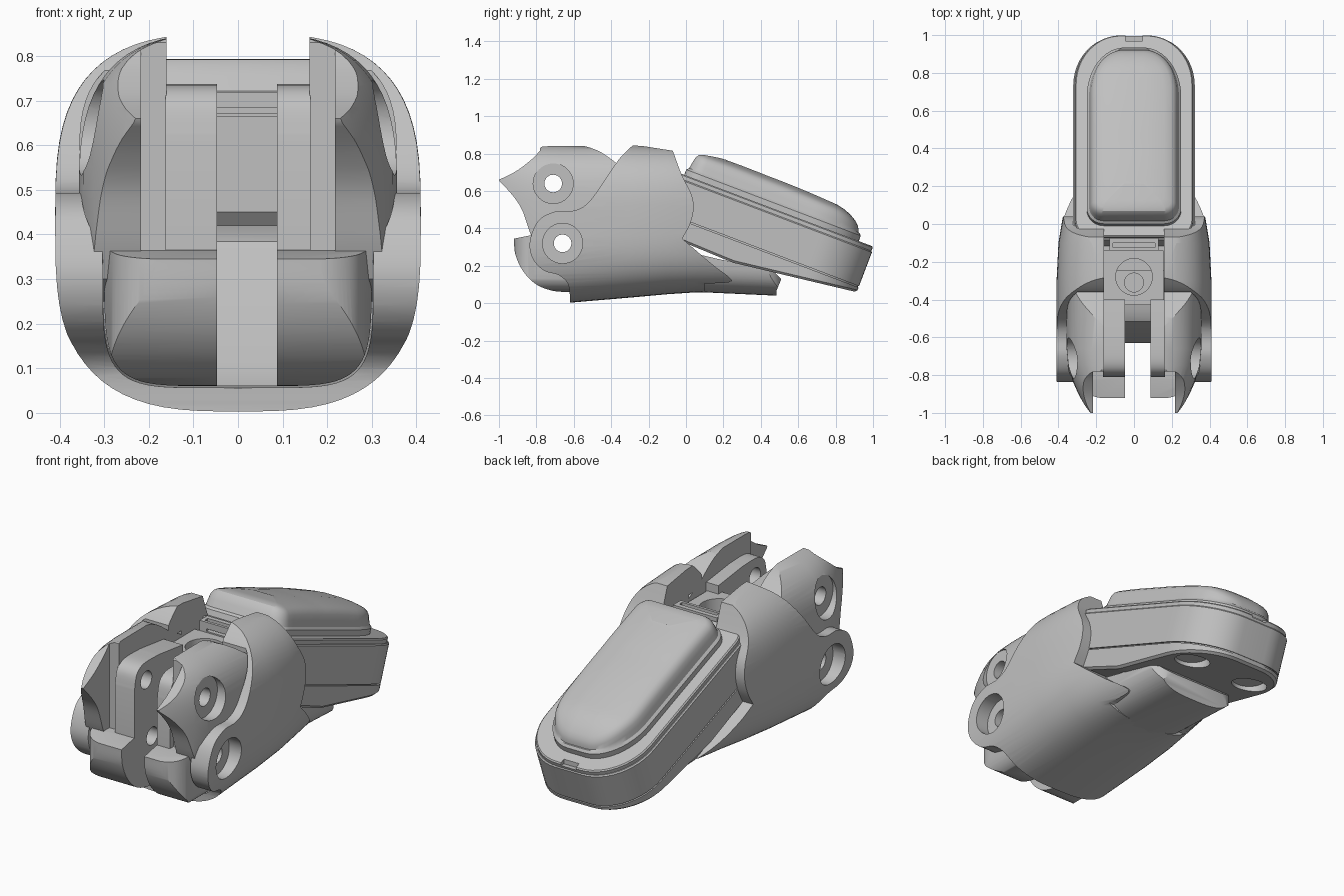
import bpy, bmesh, math

if "Cube" in bpy.data.objects:
    bpy.data.objects.remove(bpy.data.objects["Cube"], do_unlink=True)

grey = bpy.data.materials.new("plain grey")
grey.use_nodes = True
grey.diffuse_color = (0.53, 0.53, 0.53, 1)
grey.node_tree.nodes["Principled BSDF"].inputs["Base Color"].default_value = (0.53, 0.53, 0.53, 1)


def make(name, verts, faces):
    bm = bmesh.new()
    vs = [bm.verts.new(v) for v in verts]
    for f in faces:
        bm.faces.new([vs[i] for i in f])
    bmesh.ops.recalc_face_normals(bm, faces=bm.faces)
    me = bpy.data.meshes.new(name)
    bm.to_mesh(me)
    bm.free()
    ob = bpy.data.objects.new(name, me)
    bpy.context.scene.collection.objects.link(ob)
    me.materials.append(grey)
    return ob


def ring_faces(rings, n):
    return [(r * n + i, r * n + (i + 1) % n, (r + 1) * n + (i + 1) % n, (r + 1) * n + i)
            for r in range(rings - 1) for i in range(n)]


def loft(name, rings):
    n = len(rings[0])
    last = (len(rings) - 1) * n
    faces = ring_faces(len(rings), n) + [list(range(n)), list(range(last, last + n))]
    return make(name, [v for r in rings for v in r], faces)


def prism(name, pts, axis, lo, hi):
    def place(p, t):
        return {"x": (t, p[0], p[1]), "y": (p[0], t, p[1]), "z": (p[0], p[1], t)}[axis]
    return loft(name, [[place(p, t) for p in pts] for t in (lo, hi)])


def box(name, x, y, z):
    return prism(name, [(x[0], y[0]), (x[1], y[0]), (x[1], y[1]), (x[0], y[1])], "z", *z)


def circle(a, b, r):
    return [(a + r * math.cos(t * math.pi / 20), b + r * math.sin(t * math.pi / 20)) for t in range(40)]


def spline(pts, n=6):
    """Smooth open curve through the points."""
    p = [pts[0]] + list(pts) + [pts[-1]]
    out = []
    for a, b, c, d in zip(p, p[1:], p[2:], p[3:]):
        for k in range(n):
            t = k / n
            out.append(tuple(0.5 * (2 * b[i] + (c[i] - a[i]) * t + (2 * a[i] - 5 * b[i] + 4 * c[i] - d[i]) * t * t
                             + (3 * b[i] - a[i] - 3 * c[i] + d[i]) * t ** 3) for i in (0, 1)))
    return out + [pts[-1]]


def tube(name, stations, power=3.0, n=72):
    """Rounded-square section lofted along y; stations are (y, half width, bottom, top)."""
    rings = []
    for y, w, zb, zt in stations:
        ring = []
        for k in range(n):
            c, s = math.cos(2 * math.pi * k / n), math.sin(2 * math.pi * k / n)
            ring.append((w * math.copysign(abs(c) ** (2 / power), c), y,
                         (zb + zt) / 2 + (zt - zb) / 2 * math.copysign(abs(s) ** (2 / power), s)))
        rings.append(ring)
    return loft(name, rings)


def boolean(ob, cutter, op="DIFFERENCE"):
    m = ob.modifiers.new("cut", "BOOLEAN")
    m.operation, m.object, m.solver = op, cutter, "EXACT"
    bpy.context.view_layer.objects.active = ob
    bpy.ops.object.modifier_apply(modifier=m.name)
    bpy.data.objects.remove(cutter, do_unlink=True)


def trim_plan(ob, half):
    """Keep what lies inside a plan given by its +x half."""
    boolean(ob, prism("plan", half + [(-x, y) for x, y in reversed(half)], "z", -0.2, 1.2), "INTERSECT")


def outline(w, l0, l1, rf, rx, ry):
    half = []
    for k in range(9):
        a = math.pi / 2 * (k / 8 - 1)
        half.append((w - rf + rf * math.cos(a), l0 + rf + rf * math.sin(a)))
    half += [(w, l0 + rf + (l1 - ry - l0 - rf) * k / 16) for k in range(1, 16)]
    for k in range(13):
        a = math.pi / 2 * k / 12
        half.append((w - rx + rx * math.cos(a), l1 - ry + ry * math.sin(a)))
    return half + [(-x, l) for x, l in reversed(half)]


COS, SIN = 0.935, 0.355


def slab(name, w, l0, l1, rings, rf=0.09, rx=0.24, ry=0.28):
    """Stadium plan on the sloping foot plane; rings are (inset, height function)."""
    verts = []
    for o, h in rings:
        plan = outline(w - o, l0 + o, l1 - o, max(rf - o, 0.02), max(rx - o, 0.02), max(ry - o, 0.03))
        for x, l in plan:
            n = h(x, l)
            verts.append((x, l * COS + n * SIN, 0.683 - l * SIN + n * COS))
    c = len(plan)
    faces = ring_faces(len(rings), c)
    for base in (0, (len(rings) - 1) * c):
        faces += [(base + i, base + i + 1, base + c - 2 - i, base + c - 1 - i) for i in range(c // 2 - 1)]
    return make(name, verts, faces)


def level(v):
    return lambda x, l: v


# Sloping toe section: core, side band, base plate and cushion
def base_height(x, l):
    return -0.335 - 0.03 * max(0, l) if l < 0.4 else -0.347 + 0.13 * (l - 0.4)


core = slab("toe_core", 0.312, -0.07, 1.07, [(0, level(-0.236)), (0, level(-0.006)), (0.006, level(0))])
band = slab("toe_band", 0.322, -0.08, 1.075, [(0, level(-0.225)), (0, level(-0.032)), (0.006, level(-0.026))])
base = slab("toe_base", 0.322, -0.08, 1.075,
            [(0.012, base_height), (0, lambda x, l: base_height(x, l) + 0.012), (0, level(-0.232))])
for x in (-0.19, 0.19):
    boolean(base, prism("hole", circle(x, 0.69, 0.09), "z", 0, 0.155))
for ob in (core, band):
    boolean(ob, box("notch", (-0.045, 0.045), (0.97, 1.1), (0.29, 0.5)))


def cushion_height(f):
    return lambda x, l: f * (0.156 - 0.1 * (l - 0.45) ** 2 - 2 * max(0, l - 0.8) ** 2
                             + 0.014 * max(0, 1 - l / 0.4) - 0.6 * x * x)


slab("toe_cushion", 0.25, -0.01, 0.988,
     [(0, level(-0.01)), (0, level(0.03)), (0.012, level(0.042)), (0.018, cushion_height(0.6)),
      (0.024, cushion_height(0.8)), (0.036, cushion_height(0.93)), (0.055, cushion_height(0.99)),
      (0.09, cushion_height(1)), (0.13, cushion_height(1)), (0.18, cushion_height(1))], 0.09, 0.2, 0.28)

# Ankle sleeve
sleeve = tube("ankle_sleeve", [(-0.95, 0.41, -0.025, 0.852), (-0.3, 0.41, 0.03, 0.852), (-0.1, 0.4, 0.048, 0.845),
                               (0.05, 0.375, 0.058, 0.83), (0.3, 0.315, 0.06, 0.8)])
side = [(-0.62, -0.1)]
side += spline([(-0.62, 0.02), (-0.63, 0.1), (-0.68, 0.15), (-0.76, 0.175), (-0.82, 0.24), (-0.835, 0.33),
                (-0.79, 0.44), (-0.7, 0.49), (-0.6, 0.495), (-0.52, 0.54), (-0.42, 0.68), (-0.35, 0.78), (-0.28, 0.848)])
side += [(-0.27, 0.9), (-0.26, 0.845), (-0.07, 0.815)]
side += spline([(-0.065, 0.8), (-0.02, 0.68), (0.03, 0.58), (0.04, 0.5), (0.02, 0.42), (-0.02, 0.345)])
side += spline([(0.05, 0.285), (0.15, 0.2), (0.235, 0.135), (0.23, 0.112), (0.1, 0.105)]) + [(0.1, -0.1)]
boolean(sleeve, prism("side", side, "x", -0.6, 0.6), "INTERSECT")
boolean(sleeve, tube("lower_cavity", [(-1.1, 0.304, 0.045, 0.7), (-0.25, 0.302, 0.065, 0.7)], 5.5))
boolean(sleeve, tube("upper_cavity", [(-1.1, 0.355, 0.3, 0.838), (-0.36, 0.355, 0.3, 0.838)]))
boolean(sleeve, box("slot", (-0.16, 0.16), (-1, 0.3), (0.6, 1)))

# Sole under the heel of the sleeve
sole = tube("sole", [(-0.2, 0.26, 0.06, 0.5), (0.1, 0.262, 0.058, 0.5), (0.6, 0.265, 0.035, 0.5)], 3.2)
boolean(sole, prism("side", [(-0.3, 0), (0.48, 0), (0.485, 0.07), (0.51, 0.13), (0.45, 0.19),
                             (0.2, 0.23), (-0.1, 0.3), (-0.3, 0.3)], "x", -0.4, 0.4), "INTERSECT")
trim_plan(sole, [(0.3, -0.3)] + spline([(0.3, 0.2), (0.275, 0.38), (0.245, 0.46), (0.18, 0.505), (0.05, 0.515)]))

# Pair of front claws
claws = tube("front_claws", [(-1.0, 0.24, 0.1, 0.848), (-0.96, 0.265, 0.1, 0.848), (-0.9, 0.295, 0.1, 0.848),
                             (-0.83, 0.325, 0.1, 0.85), (-0.75, 0.348, 0.1, 0.852), (-0.66, 0.357, 0.1, 0.852),
                             (-0.2, 0.357, 0.1, 0.852)])
side = spline([(-1.0, 0.66), (-0.91, 0.705), (-0.83, 0.765), (-0.785, 0.81)])
side += spline([(-0.78, 0.83), (-0.74, 0.846), (-0.6, 0.85), (-0.47, 0.815), (-0.36, 0.74)])
side += [(-0.2, 0.65), (-0.2, 0.25), (-0.7, 0.25)]
side += spline([(-0.8, 0.3), (-0.835, 0.38), (-0.877, 0.5), (-0.93, 0.58), (-0.995, 0.65)])
boolean(claws, prism("side", side, "x", -0.6, 0.6), "INTERSECT")
boolean(claws, box("gap", (-0.16, 0.16), (-1.2, 0), (0, 1)))
boolean(claws, box("front_gap", (-0.217, 0.217), (-1.2, -0.78), (0, 1)))

# Lower bumper with its centre slot
bumper = tube("lower_bumper", [(-1, 0.3, 0.06, 0.7), (-0.2, 0.3, 0.06, 0.7)], 5.5)
side = spline([(-0.92, 0.345), (-0.912, 0.26), (-0.87, 0.17), (-0.8, 0.1), (-0.71, 0.066), (-0.62, 0.06)])
side += [(-0.6, 0), (-0.2, 0), (-0.2, 0.42), (-0.45, 0.42), (-0.55, 0.365), (-0.82, 0.365)]
boolean(bumper, prism("side", side, "x", -0.6, 0.6), "INTERSECT")
trim_plan(bumper, spline([(0.15, -0.925), (0.22, -0.91), (0.27, -0.87), (0.295, -0.79), (0.302, -0.7)]) + [(0.302, -0.1)])
boolean(bumper, prism("slot", [(-1, 0), (-0.63, 0), (-0.63, 0.11), (-0.5, 0.42), (-0.5, 0.5), (-1, 0.5)],
                      "x", -0.047, 0.088))

# Bracket plates, each side of the slot
plates = []
side = [(-0.4, 0.3), (-0.4, 0.71)] + spline([(-0.6, 0.735), (-0.73, 0.735), (-0.79, 0.7), (-0.81, 0.62)])
side += [(-0.81, 0.3)]
for name, lo, hi in (("right_bracket_plate", -0.163, -0.047), ("left_bracket_plate", 0.088, 0.163)):
    plates.append(prism(name, side, "x", lo, hi))

# Hinge holes and recesses: y, z and depth where the recess stops
for y, z, depth in ((-0.71, 0.64, 0.3), (-0.66, 0.32, 0.335)):
    for ob in [sleeve, claws, bumper] + plates:
        boolean(ob, prism("hole", circle(y, z, 0.047), "x", -0.6, 0.6))
    for ob in (sleeve, claws):
        for s in (-1, 1):
            boolean(ob, prism("recess", circle(y, z, 0.107), "x", *sorted((s * depth, s * 0.6))))

# Ankle block with a stepped socket
block = prism("ankle_block", [(-0.43, 0.45), (-0.4, 0.415), (-0.14, 0.415), (-0.14, 0.665), (-0.43, 0.665)],
              "x", -0.158, 0.155)
boolean(block, prism("socket", circle(0, -0.28, 0.097), "z", 0.57, 0.9))
boolean(block, prism("bore", circle(0, -0.31, 0.05), "z", 0.48, 0.9))

# Small connector behind the block
plug = box("connector", (-0.13, 0.13), (-0.14, -0.075), (0.58, 0.72))
boolean(plug, box("socket", (-0.11, 0.11), (-0.125, -0.1), (0.69, 0.8)))
boolean(plug, box("port", (-0.09, 0.09), (-0.2, -0.11), (0.672, 0.685)))

for ob in bpy.context.scene.objects:
    if ob.type == "MESH":
        bpy.ops.object.select_all(action="DESELECT")
        ob.select_set(True)
        bpy.context.view_layer.objects.active = ob
        bpy.ops.object.shade_smooth_by_angle(angle=math.radians(30))
